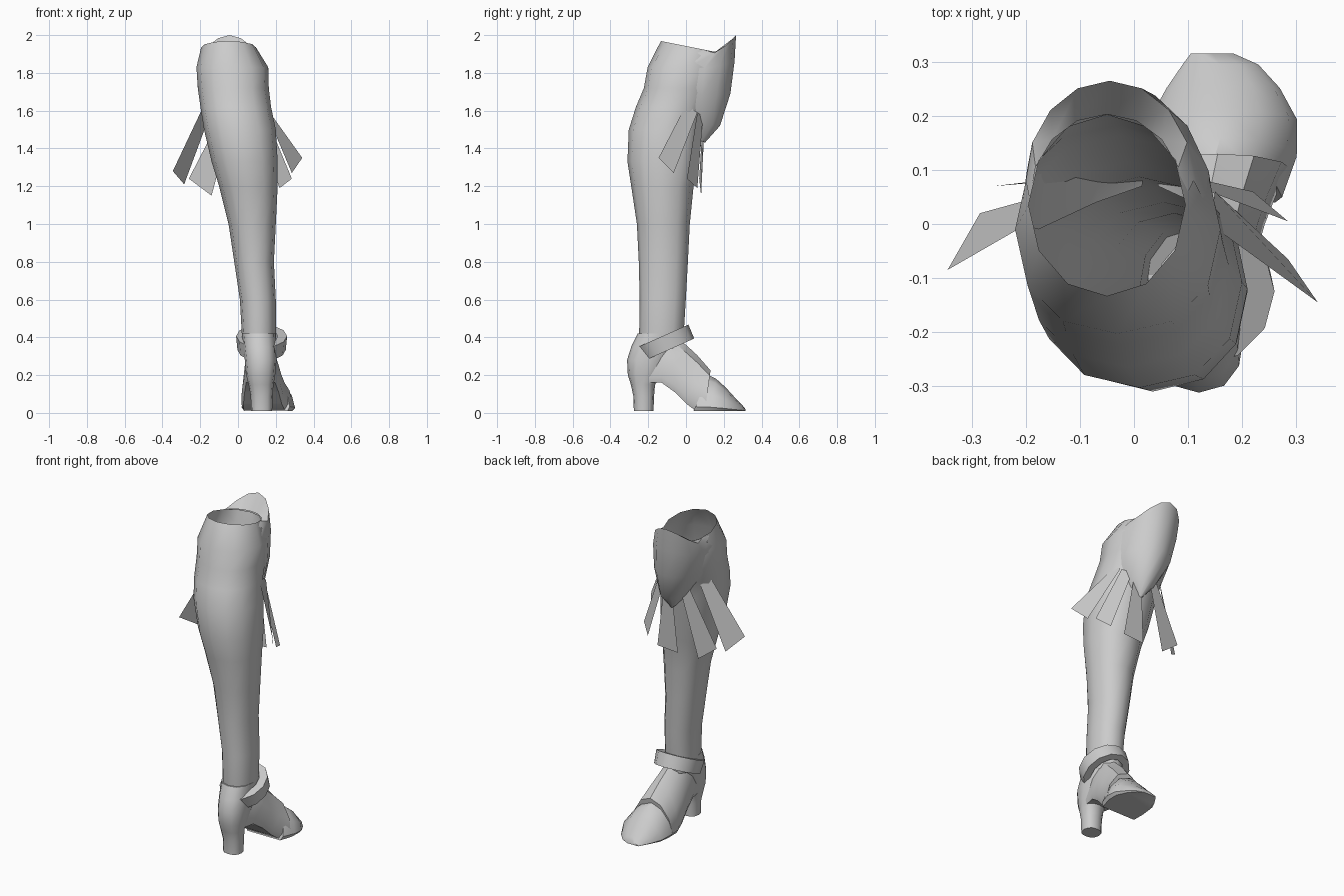
import bpy, bmesh, math
from mathutils import Vector, Matrix

if "Cube" in bpy.data.objects:
    bpy.data.objects.remove(bpy.data.objects["Cube"])


def finish(name, bm, smooth=40, recalc=False):
    if recalc:
        bmesh.ops.recalc_face_normals(bm, faces=bm.faces)
    mesh = bpy.data.meshes.new(name)
    bm.to_mesh(mesh)
    bm.free()
    ob = bpy.data.objects.new(name, mesh)
    bpy.context.collection.objects.link(ob)
    if smooth:
        bpy.ops.object.select_all(action='DESELECT')
        ob.select_set(True)
        bpy.context.view_layer.objects.active = ob
        bpy.ops.object.shade_smooth_by_angle(angle=math.radians(smooth))
    return ob


def loft(name, rings, closed=True, cap_start=False, cap_end=False, smooth=40):
    bm = bmesh.new()
    rows = [[bm.verts.new(p) for p in ring] for ring in rings]
    n = len(rows[0])
    for a, b in zip(rows, rows[1:]):
        for i in range(n if closed else n - 1):
            j = (i + 1) % n
            bm.faces.new((a[i], a[j], b[j], b[i]))
    if cap_start:
        bm.faces.new(rows[0][::-1])
    if cap_end:
        bm.faces.new(rows[-1])
    return finish(name, bm, smooth, recalc=cap_start and cap_end)


def ellipse(z, cx, cy, rx, ry, n=12, slope=0.0, power=1.0):
    ring = []
    for i in range(n):
        a = 2 * math.pi * i / n
        c, s = [math.copysign(abs(v) ** power, v) for v in (math.cos(a), math.sin(a))]
        ring.append((cx + rx * c, cy + ry * s, z + slope * ry * s))
    return ring


# Leg: open tube from ankle to the tilted rim above the knee
leg = [(.34, .11, -.13, .085, .11), (.42, .11, -.13, .09, .118),
       (.6, .105, -.123, .095, .122), (.8, .085, -.12, .105, .13),
       (1.0, .075, -.12, .125, .14), (1.2, .055, -.125, .155, .165),
       (1.33, .035, -.12, .175, .19), (1.5, .01, -.108, .19, .195),
       (1.62, -.012, -.075, .187, .19), (1.72, -.025, -.03, .188, .193),
       (1.83, -.03, -.01, .19, .193)]
rings = [ellipse(*r, power=.9) for r in leg]
rings.append(ellipse(1.935, -.05, .035, .145, .168, slope=-.2))
loft("leg", rings)

# Knee guard: flared shell pointed at top and bottom, folding back to the rim
# (z at side, z at middle, centre x, half width, y at side, y at middle)
guard = [(1.44, 1.43, .03, .015, .07, .10), (1.53, 1.52, .02, .09, .04, .18),
         (1.68, 1.69, -.012, .165, -.01, .235), (1.82, 1.86, -.03, .182, .0, .257),
         (1.89, 2.0, -.045, .155, .08, .265), (1.92, 1.905, -.05, .143, .045, .203)]
rows = []
for zs, zm, cx, hw, ys, ym in guard:
    row = []
    for i in range(4, -5, -1):
        a = i / 4 * math.pi / 2
        c = math.cos(a)
        row.append((cx + hw * math.sin(a), ys + (ym - ys) * c, zs + (zm - zs) * c ** 2))
    rows.append(row)
loft("knee_guard", rows, closed=False)

# Ribbons: five flat strips flaring out below the knee
ribbons = [
    [(.14, 0, 1.63), (.15, .06, 1.59), (.285, -.065, 1.27), (.34, -.145, 1.35)],
    [(.14, .06, 1.59), (.09, .09, 1.57), (.22, .06, 1.19), (.285, .005, 1.24)],
    [(.08, .10, 1.56), (.03, .10, 1.56), (.0, .08, 1.15), (.14, .08, 1.16)],
    [(-.03, .10, 1.56), (-.09, .09, 1.57), (-.26, .07, 1.24), (-.14, .08, 1.15)],
    [(-.14, .06, 1.60), (-.18, .01, 1.63), (-.345, -.085, 1.28), (-.285, .02, 1.21)],
]
for i, quad in enumerate(ribbons):
    bm = bmesh.new()
    bm.faces.new([bm.verts.new(p) for p in quad[::-1]])
    finish(f"ribbon_{i + 1}", bm, smooth=0)

# Heel: block flowing up into the rounded counter
heel = [(.01, .125, -.224, .056, .052), (.09, .125, -.224, .058, .055),
        (.15, .122, -.228, .066, .064), (.2, .12, -.215, .077, .093),
        (.28, .12, -.2, .084, .112), (.35, .115, -.17, .087, .12),
        (.42, .11, -.14, .09, .115)]
loft("heel", [ellipse(*r, power=.85) for r in heel], cap_start=True, cap_end=True, smooth=60)

# Shoe upper and toe: flat-bottomed domed sections along the foot
half = [(.9, 0), (1, .12), (.88, .5), (.5, .87)]
section = half + [(0, 1)] + [(-u, v) for u, v in reversed(half)]


def shoe_ring(y, cx, w, zb, zt, lean=0.0):
    return [(cx + u * w, y + lean * v, zb + (zt - zb) * v) for u, v in section]


upper = [(-.2, .12, .07, .16, .38), (-.13, .12, .085, .16, .42),
         (-.06, .125, .1, .11, .41), (.0, .13, .112, .05, .36),
         (.05, .14, .122, .012, .305, .01), (.1, .155, .134, .012, .225, .03)]
loft("shoe_upper", [shoe_ring(*r) for r in upper], cap_start=True, cap_end=True)
toe = [(.04, .148, .126, .01, .2, .08), (.12, .16, .141, .01, .18, .04),
       (.19, .165, .137, .01, .135, .02), (.25, .165, .105, .01, .08, .01),
       (.295, .16, .07, .01, .045), (.315, .145, .04, .01, .02)]
loft("toe_cap", [shoe_ring(*r) for r in toe], cap_start=True, cap_end=True)

# Ankle strap: flat tilted band
tilt = Matrix.Translation((.125, -.108, .37)) @ Matrix.Rotation(math.radians(24), 4, 'X')
band = [(-.04, .085, .11), (-.04, .128, .148), (.04, .135, .15), (.04, .085, .11)]
loft("ankle_strap", [[tilt @ Vector(p) for p in ellipse(z, 0, 0, rx, ry)]
                     for z, rx, ry in band])
